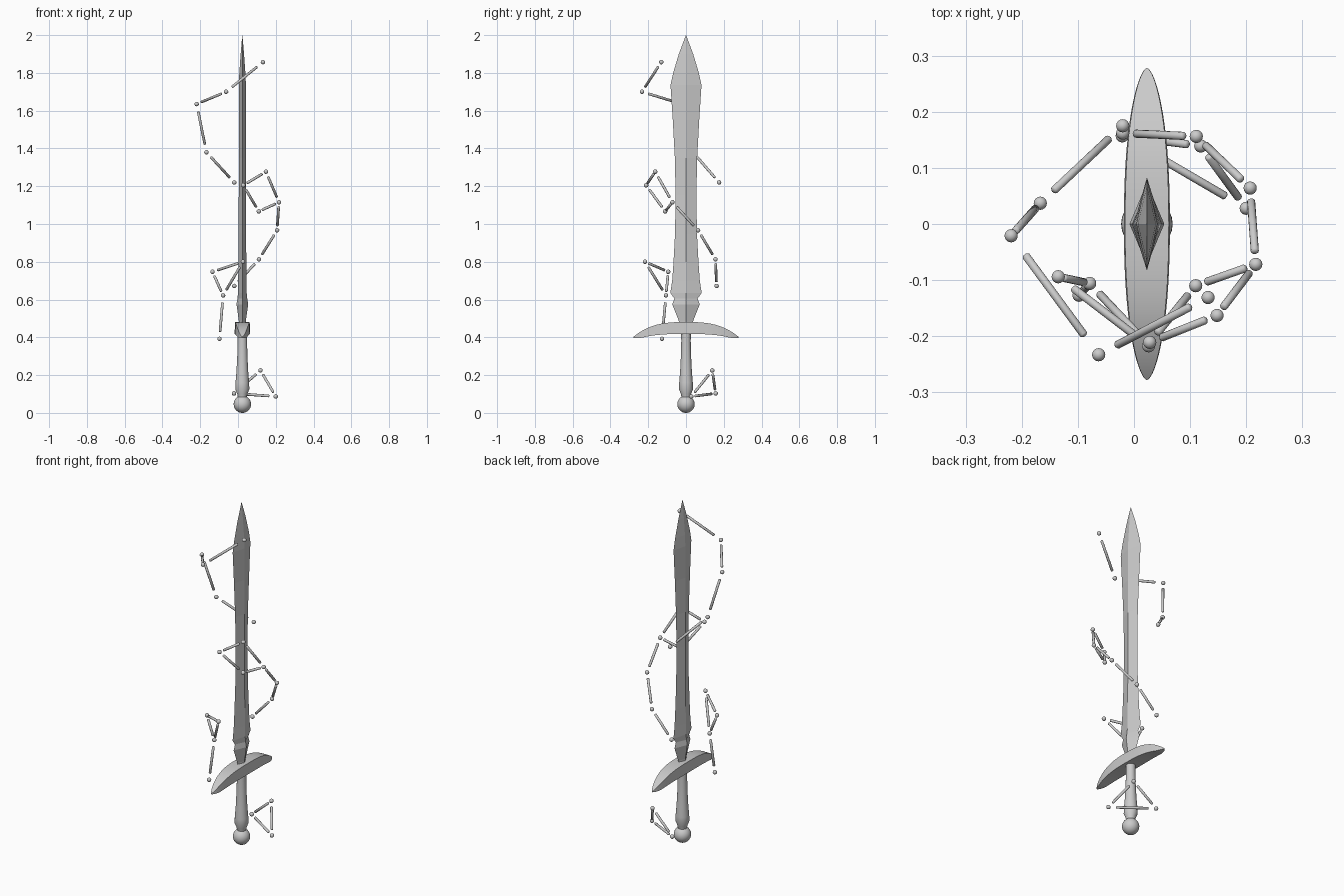
import bpy, bmesh, math
from mathutils import Vector

if "Cube" in bpy.data.objects:
    bpy.data.objects.remove(bpy.data.objects["Cube"])

CX = 0.023  # sword axis
steel = bpy.data.materials.new("light grey")
steel.diffuse_color = (0.6, 0.6, 0.6, 1)
steel.use_nodes = True
steel.node_tree.nodes["Principled BSDF"].inputs["Base Color"].default_value = steel.diffuse_color


def finish(bm, name, smooth=None):
    bmesh.ops.recalc_face_normals(bm, faces=bm.faces)
    me = bpy.data.meshes.new(name)
    bm.to_mesh(me)
    bm.free()
    ob = bpy.data.objects.new(name, me)
    bpy.context.collection.objects.link(ob)
    me.materials.append(steel)
    if smooth:
        bpy.ops.object.select_all(action='DESELECT')
        ob.select_set(True)
        bpy.context.view_layer.objects.active = ob
        bpy.ops.object.shade_smooth_by_angle(angle=math.radians(smooth))
    return ob


def loft(name, rings, smooth=None):
    """Skin a list of equal-length point rings and cap both ends."""
    bm = bmesh.new()
    vs = [[bm.verts.new(p) for p in r] for r in rings]
    n = len(vs[0])
    for a, b in zip(vs, vs[1:]):
        for i in range(n):
            bm.faces.new((a[i], a[(i + 1) % n], b[(i + 1) % n], b[i]))
    bm.faces.new(vs[0])
    bm.faces.new(vs[-1])
    return finish(bm, name, smooth)


def diamond(z, hx, hy):
    return [(CX + hx, 0, z), (CX, hy, z), (CX - hx, 0, z), (CX, -hy, z)]


def circle(z, r, n=24):
    return [(CX + r * math.cos(t), r * math.sin(t), z)
            for t in (2 * math.pi * i / n for i in range(n))]


# Blade: diamond section, flared near the point and at the base
loft("blade", [diamond(*p) for p in (
    (0.46, 0.018, 0.035), (0.49, 0.019, 0.039), (0.575, 0.031, 0.073),
    (0.605, 0.026, 0.061), (0.635, 0.023, 0.083), (0.70, 0.022, 0.073),
    (0.80, 0.021, 0.066), (0.95, 0.020, 0.058), (1.15, 0.019, 0.055),
    (1.35, 0.019, 0.059), (1.55, 0.019, 0.070), (1.735, 0.019, 0.082),
    (1.80, 0.016, 0.068), (1.90, 0.009, 0.038), (1.999, 0.0005, 0.001))])

# Cross guard: drooping bar with an elongated oval outline
rings = []
N = 32
for i in range(N + 1):
    t = math.sin(math.pi * (i / N - 0.5)) * 0.999
    y = 0.278 * t
    w = 0.041 * (1 - abs(t) ** 2.3) ** 0.6
    top = 0.481 - 0.078 * abs(t) ** 2.9
    low = min(0.418 - 0.021 * min(1, abs(t) / 0.85) ** 3, top - 0.002)
    rings.append([(CX - w, y, low), (CX + w, y, low),
                  (CX + w * 0.95, y, top), (CX - w * 0.95, y, top)])
loft("cross_guard", rings, 35)

# Grip: round, swelling towards the pommel
loft("grip", [circle(*p) for p in (
    (0.07, 0.022), (0.10, 0.027), (0.125, 0.037), (0.16, 0.036),
    (0.22, 0.031), (0.30, 0.027), (0.38, 0.025), (0.44, 0.026))], 40)

# Pommel
bm = bmesh.new()
bmesh.ops.create_uvsphere(bm, u_segments=24, v_segments=16, radius=0.046)
bmesh.ops.translate(bm, verts=bm.verts, vec=(CX, 0, 0.046))
finish(bm, "pommel", 60)

# Floating star beads
STARS = {
    "A": (0.132, -0.131, 1.857), "B": (-0.063, -0.233, 1.70),
    "C": (-0.219, -0.021, 1.635), "D": (-0.167, 0.037, 1.38),
    "E": (-0.020, 0.175, 1.22), "F": (0.148, -0.163, 1.277),
    "G": (0.217, -0.072, 1.115), "H": (0.110, -0.110, 1.067),
    "R": (0.028, -0.211, 1.205), "I": (0.207, 0.064, 0.967),
    "J": (0.111, 0.156, 0.813), "K": (-0.135, -0.094, 0.747),
    "L": (-0.079, -0.106, 0.622), "M": (-0.020, 0.162, 0.672),
    "N": (-0.098, -0.127, 0.392), "S": (0.026, -0.217, 0.80),
    "O": (0.119, 0.139, 0.225), "P": (0.200, 0.028, 0.087),
    "Q": (-0.021, 0.157, 0.103)}
for k, p in STARS.items():
    bm = bmesh.new()
    bmesh.ops.create_uvsphere(bm, u_segments=16, v_segments=10, radius=0.0118)
    bmesh.ops.translate(bm, verts=bm.verts, vec=p)
    finish(bm, "star_bead_" + k.lower(), 60)

# Rods linking the beads, stopping short of each one, with rounded ends
LINKS = "AB BC CD DE RF FG GH HR GI IJ JM SK KL SL LN OP OQ QP".split()
for k in LINKS:
    a, b = (Vector(STARS[c]) for c in k)
    d = b - a
    h = d.length * 0.34
    q = d.to_track_quat('Z', 'Y')
    prof = [(-h, 0.0045), (-h + 0.003, 0.0072), (h - 0.003, 0.0072), (h, 0.0045)]
    loft("link_rod_" + k.lower(), [
        [(a + b) / 2 + q @ Vector((r * math.cos(t), r * math.sin(t), z))
         for t in (math.pi * j / 6 for j in range(12))] for z, r in prof], 50)
